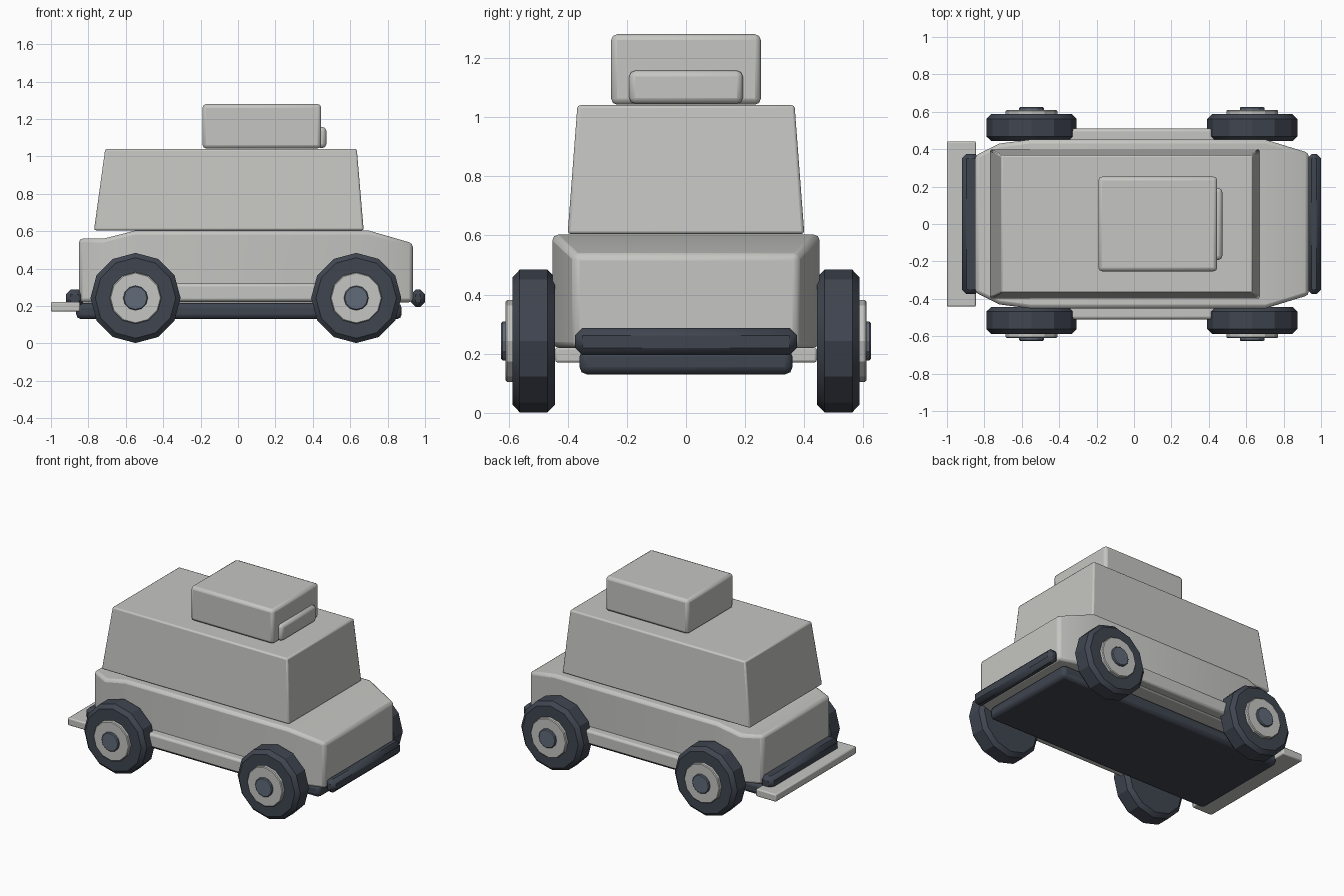
import bpy, bmesh, math
from mathutils import Matrix

if "Cube" in bpy.data.objects:
    bpy.data.objects.remove(bpy.data.objects["Cube"])


def material(name, rgb):
    m = bpy.data.materials.new(name)
    m.diffuse_color = (*rgb, 1)
    m.use_nodes = True
    m.node_tree.nodes["Principled BSDF"].inputs["Base Color"].default_value = m.diffuse_color
    return m


LIGHT = material("warm_grey", (0.56, 0.56, 0.54))
DARK = material("dark_slate", (0.05, 0.06, 0.08))
BLUE = material("blue_grey", (0.12, 0.145, 0.19))


def finish(name, bm, mat, bevel=0.0, segments=2):
    bmesh.ops.recalc_face_normals(bm, faces=bm.faces)
    me = bpy.data.meshes.new(name)
    bm.to_mesh(me)
    bm.free()
    me.materials.append(mat)
    ob = bpy.data.objects.new(name, me)
    bpy.context.collection.objects.link(ob)
    if bevel:
        b = ob.modifiers.new("edge_bevel", 'BEVEL')
        b.width, b.segments = bevel, segments
        b.limit_method, b.angle_limit = 'ANGLE', math.radians(35)
    bpy.ops.object.select_all(action='DESELECT')
    bpy.context.view_layer.objects.active = ob
    ob.select_set(True)
    bpy.ops.object.shade_smooth_by_angle(angle=math.radians(25))
    return ob


def loft(name, stations, mat, bevel, segments=2):
    """Skin rectangular sections along x: (x bottom, x top, half width bottom, half width top, z0, z1)."""
    bm = bmesh.new()
    rings = []
    for xb, xt, wb, wt, z0, z1 in stations:
        rings.append([bm.verts.new(p) for p in
                      ((xb, -wb, z0), (xb, wb, z0), (xt, wt, z1), (xt, -wt, z1))])
    for a, b in zip(rings, rings[1:]):
        for i in range(4):
            j = (i + 1) % 4
            bm.faces.new((a[i], a[j], b[j], b[i]))
    bm.faces.new(rings[0])
    bm.faces.new(rings[-1])
    return finish(name, bm, mat, bevel, segments)


def box(name, x, y, z, mat, bevel, segments=2):
    bm = bmesh.new()
    bmesh.ops.create_cube(bm, size=1)
    for v in bm.verts:
        v.co = [sum(r) / 2 + c * (r[1] - r[0]) for c, r in zip(v.co, (x, y, z))]
    return finish(name, bm, mat, bevel, segments)


def disc(name, x, y0, y1, z, radius, sides, mat, bevel, segments=1):
    bm = bmesh.new()
    rot = Matrix.Translation((x, (y0 + y1) / 2, z)) @ Matrix.Rotation(math.pi / 2, 4, 'X')
    bmesh.ops.create_cone(bm, cap_ends=True, segments=sides, radius1=radius,
                          radius2=radius, depth=abs(y1 - y0), matrix=rot)
    return finish(name, bm, mat, bevel, segments)


# Lower body, tapered at both ends in plan and in height
loft("lower_body", [(x, x, w, w, 0.22, top) for x, w, top in (
    (-0.85, 0.365, 0.56), (-0.72, 0.43, 0.56), (-0.55, 0.452, 0.603),
    (0.70, 0.452, 0.603), (0.935, 0.38, 0.535))], LIGHT, 0.02)

# Cabin with leaning walls
loft("cabin", [(-0.77, -0.71, 0.40, 0.367, 0.605, 1.04),
               (0.672, 0.635, 0.40, 0.367, 0.605, 1.04)], LIGHT, 0.01)

# Roof box and its front panel
box("roof_box", (-0.19, 0.445), (-0.253, 0.253), (1.042, 1.28), LIGHT, 0.02)
box("roof_box_panel", (0.42, 0.472), (-0.192, 0.192), (1.045, 1.157), LIGHT, 0.02)

# Underside and bumpers
box("chassis", (-0.865, 0.875), (-0.36, 0.36), (0.13, 0.215), DARK, 0.025)
box("front_bumper", (0.925, 1.0), (-0.375, 0.375), (0.195, 0.287), DARK, 0.025, 1)
box("rear_bumper", (-0.92, -0.825), (-0.375, 0.375), (0.195, 0.287), DARK, 0.025, 1)
box("rear_step", (-1.0, -0.845), (-0.442, 0.442), (0.17, 0.222), LIGHT, 0.008)

# Side sills and wheels
for s, side in ((-1, "right"), (1, "left")):
    box(side + "_sill", (-0.50, 0.58), sorted((s * 0.43, s * 0.51)), (0.225, 0.32), LIGHT, 0.015)
    for x, end in ((-0.548, "rear"), (0.632, "front")):
        tag = f"{end}_{side}_"
        disc(tag + "tyre", x, s * 0.443, s * 0.587, 0.243, 0.241, 12, DARK, 0.025)
        disc(tag + "hub", x, s * 0.58, s * 0.61, 0.243, 0.138, 12, LIGHT, 0.005)
        disc(tag + "hub_cap", x, s * 0.60, s * 0.625, 0.243, 0.066, 12, BLUE, 0.005)
